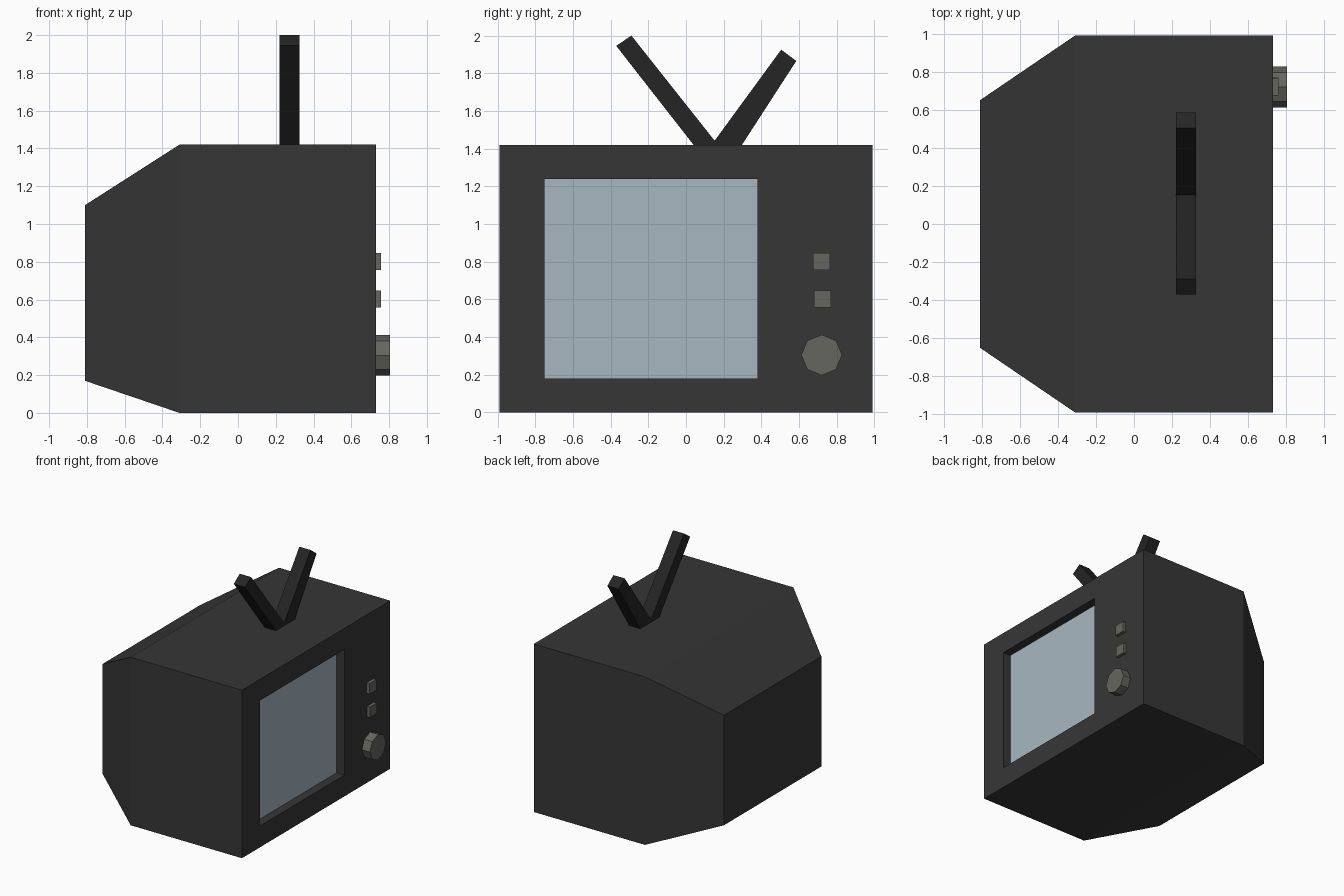
import bpy, bmesh, math
from mathutils import Matrix

if "Cube" in bpy.data.objects:
    bpy.data.objects.remove(bpy.data.objects["Cube"])


def material(name, rgb):
    m = bpy.data.materials.new(name)
    m.diffuse_color = (*rgb, 1)
    m.use_nodes = True
    m.node_tree.nodes["Principled BSDF"].inputs["Base Color"].default_value = m.diffuse_color
    return m


CASE = material("charcoal_plastic", (0.037, 0.037, 0.037))
AERIAL = material("black_metal", (0.018, 0.018, 0.018))
KNOB = material("warm_grey", (0.132, 0.132, 0.117))
GLASS = material("pale_blue_glass", (0.39, 0.475, 0.535))


def finish(name, bm, mat):
    bmesh.ops.recalc_face_normals(bm, faces=bm.faces)
    me = bpy.data.meshes.new(name)
    bm.to_mesh(me)
    bm.free()
    me.materials.append(mat)
    ob = bpy.data.objects.new(name, me)
    bpy.context.collection.objects.link(ob)
    return ob


def loft(name, rings, mat):
    """Join rings of equal length and cap both ends."""
    bm = bmesh.new()
    vs = [[bm.verts.new(p) for p in ring] for ring in rings]
    n = len(vs[0])
    for a, b in zip(vs, vs[1:]):
        for i in range(n):
            j = (i + 1) % n
            bm.faces.new((a[i], a[j], b[j], b[i]))
    bm.faces.new(vs[0])
    bm.faces.new(vs[-1])
    return finish(name, bm, mat)


def rect(x, y0, y1, z0, z1):
    return [(x, y0, z0), (x, y1, z0), (x, y1, z1), (x, y0, z1)]


def box(name, x0, x1, yz, mat):
    return loft(name, [rect(x0, *yz), rect(x1, *yz)], mat)


# Cabinet: tapered back, straight middle, front frame and screen recess
F = 0.73
opening = (-0.75, 0.38, 0.18, 1.24)
loft("cabinet", [
    rect(-0.81, -0.65, 0.65, 0.17, 1.10),
    rect(-0.31, -0.99, 0.99, 0, 1.42),
    rect(F, -0.99, 0.99, 0, 1.42),
    rect(F, *opening),
    rect(F - 0.08, *opening),
], CASE)

# Screen glass at the bottom of the recess
box("screen", F - 0.08, F - 0.073, opening, GLASS)

# Two square buttons
for name, y, z in (("upper_button", 0.72, 0.802), ("lower_button", 0.725, 0.602)):
    box(name, F - 0.01, F + 0.028, (y - 0.045, y + 0.045, z - 0.045, z + 0.045), KNOB)

# Eight-sided tuning knob


def octagon(x):
    return [(x, 0.72 + 0.108 * math.cos(k * math.pi / 4),
             0.305 + 0.108 * math.sin(k * math.pi / 4)) for k in range(8)]


loft("tuning_knob", [octagon(F - 0.01), octagon(F + 0.075)], KNOB)

# V-shaped aerial: one profile extruded across its thickness
vee = [(0.04, 1.42), (0.297, 1.42), (0.585, 1.865), (0.505, 1.925),
       (0.152, 1.442), (-0.29, 2.0), (-0.37, 1.945)]
loft("aerial", [[(x, y, z) for y, z in vee] for x in (0.22, 0.325)], AERIAL)
